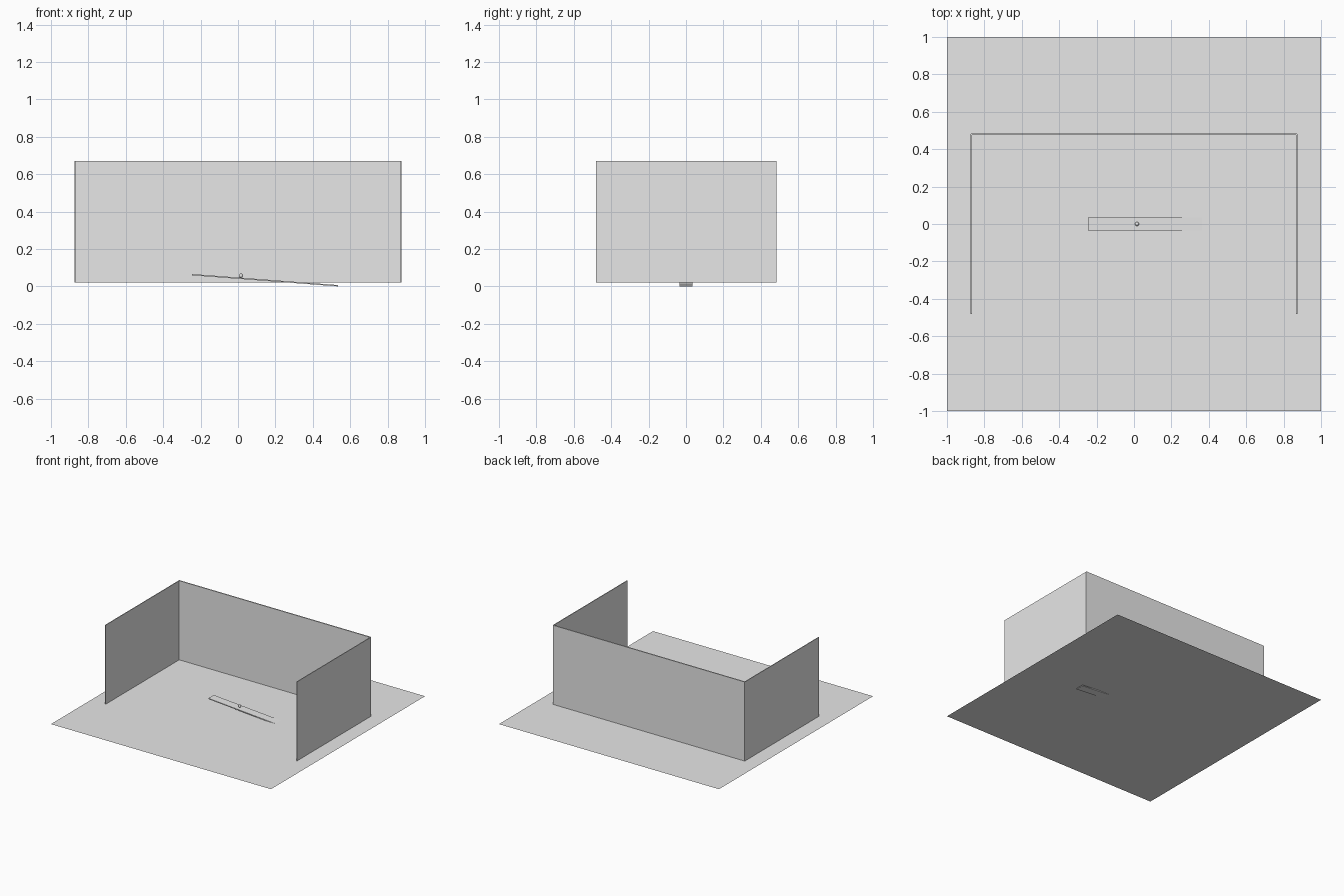
import bpy, math

if "Cube" in bpy.data.objects:
    bpy.data.objects.remove(bpy.data.objects["Cube"])

grey = bpy.data.materials.new("plain grey")
grey.diffuse_color = (0.8, 0.8, 0.8, 1)
grey.use_nodes = True
grey.node_tree.nodes["Principled BSDF"].inputs["Base Color"].default_value = grey.diffuse_color

FLOOR_Z = 0.02


def finish(name):
    ob = bpy.context.object
    ob.name = name
    ob.data.materials.append(grey)
    return ob


def box(name, centre, size, rot_y=0.0):
    bpy.ops.mesh.primitive_cube_add(size=1, location=centre, rotation=(0, rot_y, 0))
    ob = finish(name)
    ob.scale = size
    return ob


# flat floor sheet
bpy.ops.mesh.primitive_plane_add(size=2, location=(0, 0, FLOOR_Z))
finish("floor")

# three thin walls, open at the front
wall_h = 0.65
wall_z = FLOOR_Z + wall_h / 2
box("back_wall", (0, 0.48, wall_z), (1.744, 0.009, wall_h))
for side, name in ((-1, "left_wall"), (1, "right_wall")):
    box(name, (side * 0.87, 0, wall_z), (0.006, 0.96, wall_h))

# tilted ramp whose low end dips through the floor
x0, z0, x1, z1 = -0.245, 0.0625, 0.535, 0.0035
tilt = math.atan2(z0 - z1, x1 - x0)
box("ramp", ((x0 + x1) / 2, 0, (z0 + z1) / 2),
    (math.hypot(x1 - x0, z1 - z0), 0.07, 0.007), tilt)

# small ball resting on the ramp
bpy.ops.mesh.primitive_uv_sphere_add(segments=32, ring_count=16, radius=0.011,
                                     location=(0.016, 0, 0.0573))
finish("ball")
bpy.ops.object.shade_smooth()
